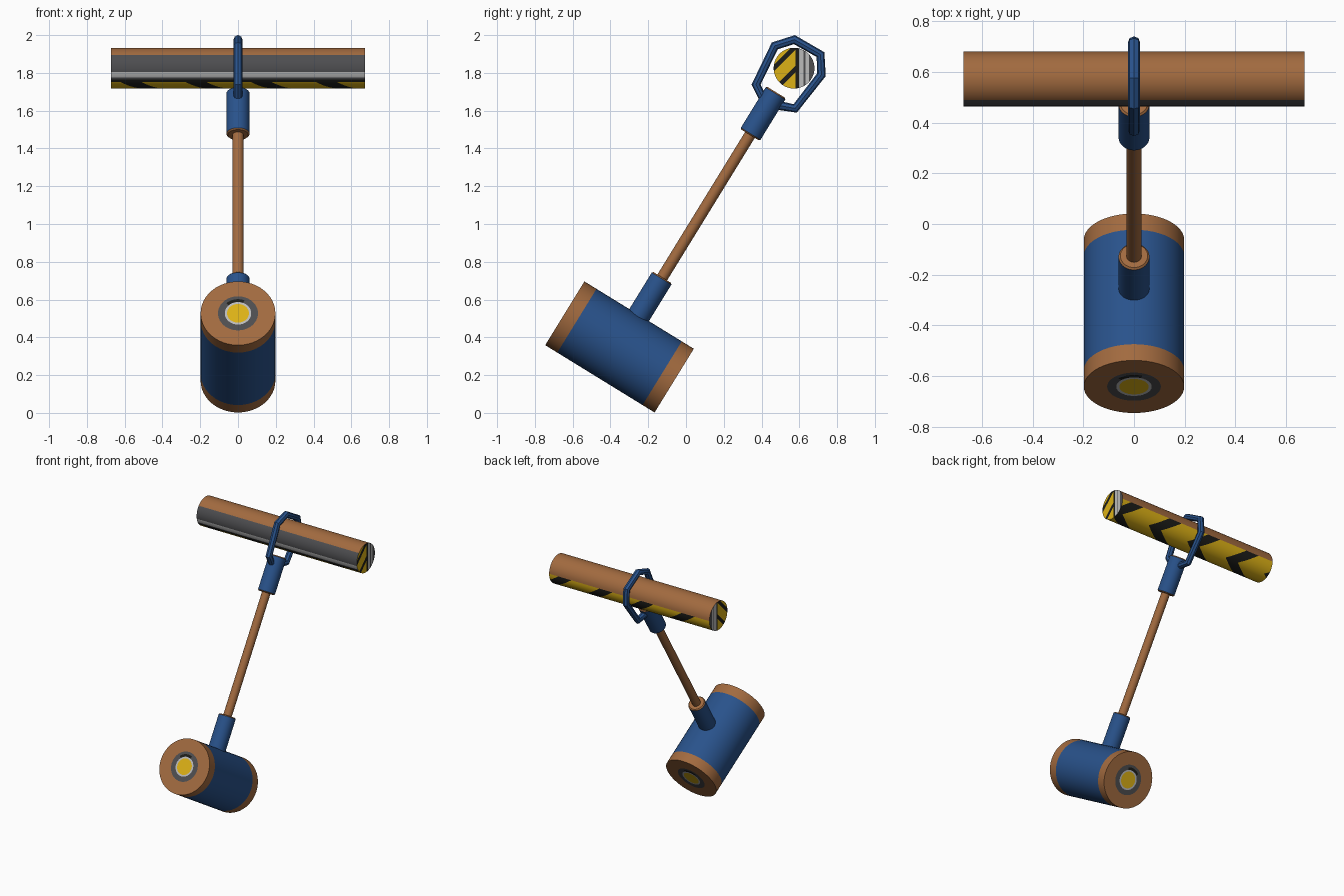
import bpy, bmesh, math
from mathutils import Matrix, Vector

if "Cube" in bpy.data.objects:
    bpy.data.objects.remove(bpy.data.objects["Cube"])

# Colours
COLOURS = {
    "blue": (0.022, 0.085, 0.26), "brown": (0.36, 0.145, 0.05),
    "yellow": (0.72, 0.44, 0.008), "dark_grey": (0.075, 0.075, 0.08),
    "light_grey": (0.5, 0.5, 0.5), "black": (0.012, 0.012, 0.01)}
NAMES = list(COLOURS)
BLUE, BROWN, YELLOW, DARK, LIGHT, BLACK = range(6)
MATS = []
for n, c in COLOURS.items():
    m = bpy.data.materials.new(n)
    m.diffuse_color = (*c, 1)
    m.use_nodes = True
    m.node_tree.nodes["Principled BSDF"].inputs["Base Color"].default_value = m.diffuse_color
    MATS.append(m)


def finish(obj):
    bpy.ops.object.select_all(action='DESELECT')
    obj.select_set(True)
    bpy.context.view_layer.objects.active = obj
    bpy.ops.object.shade_smooth_by_angle(angle=math.radians(35))


def to_object(name, bm, matrix=Matrix()):
    bmesh.ops.remove_doubles(bm, verts=bm.verts, dist=1e-5)
    bmesh.ops.recalc_face_normals(bm, faces=bm.faces)
    bm.transform(matrix)
    me = bpy.data.meshes.new(name)
    bm.to_mesh(me)
    bm.free()
    for m in MATS:
        me.materials.append(m)
    obj = bpy.data.objects.new(name, me)
    bpy.context.collection.objects.link(obj)
    finish(obj)
    return obj


def lathe(name, profile, mats, matrix, segs=48, rule=None):
    """Spin (radius, height) points round z; one colour per profile step."""
    bm = bmesh.new()
    rings = []
    for r, h in profile:
        rings.append([bm.verts.new((0, 0, h))] if r == 0 else
                     [bm.verts.new((r * math.cos(2 * math.pi * i / segs),
                                    r * math.sin(2 * math.pi * i / segs), h)) for i in range(segs)])
    for k, (a, b) in enumerate(zip(rings, rings[1:])):
        for i in range(segs):
            j = (i + 1) % segs
            vs = [a[i % len(a)], a[j % len(a)], b[j % len(b)], b[i % len(b)]]
            f = bm.faces.new(list(dict.fromkeys(vs)))
            f.material_index = rule(k, i / segs * 360, mats[k]) if rule else mats[k]
    return to_object(name, bm, matrix)


# Tilted frame: local z runs up the handle, local y along the head
TILT = Matrix.Translation((0, -0.352, 0.349)) @ Matrix.Rotation(math.radians(-31.6), 4, 'X')

# Hammer head with ringed targets on both ends
R, L, CAP = 0.198, 0.34, 0.075
end = [(0, L), (0.058, L), (0.07, L), (0.088, L), (0.106, L), (R, L), (R, L - CAP)]
profile = [(r, -h) for r, h in end] + [(r, h) for r, h in reversed(end)]
cols = [YELLOW, LIGHT, DARK, DARK, BROWN, BROWN]
head_cols = cols + [BLUE] + cols[::-1]


def head_rule(k, ang, col):
    # dark notch at the upper part of the target ring
    return BLACK if k in (2, 10) and 40 <= ang < 110 else col


lathe("hammer_head", profile, head_cols,
      TILT @ Matrix.Rotation(math.radians(-90), 4, 'X') @ Matrix.Rotation(math.pi, 4, 'Z'),
      rule=head_rule)


# Sockets with brown ends, and the handle
def socket(name, r, h0, h1):
    c = 0.007
    lathe(name, [(0, h0), (r - c, h0), (r, h0 + c), (r, h1 - c), (r - c, h1), (0, h1)],
          [BROWN, BROWN, BLUE, BROWN, BROWN], TILT, 32)


socket("lower_socket", 0.061, 0.1, 0.432)
socket("upper_socket", 0.061, 1.318, 1.583)
lathe("handle", [(0, 0.3), (0.03, 0.3), (0.03, 1.45), (0, 1.45)], [BROWN] * 3, TILT, 24)

# Angular wire loop round the grip bar
pts = [(0.574, 1.976), (0.712, 1.897), (0.717, 1.79), (0.578, 1.612), (0.49, 1.628),
       (0.425, 1.628), (0.371, 1.738), (0.47, 1.943)]
cu = bpy.data.curves.new("grip_loop", 'CURVE')
cu.dimensions = '3D'
cu.bevel_depth = 0.024
cu.bevel_resolution = 2
sp = cu.splines.new('POLY')
sp.points.add(len(pts) - 1)
for p, (y, z) in zip(sp.points, pts):
    p.co = (0, y, z, 1)
sp.use_cyclic_u = True
cu.materials.append(MATS[BLUE])
loop = bpy.data.objects.new("grip_loop", cu)
bpy.context.collection.objects.link(loop)
loop.select_set(True)
bpy.context.view_layer.objects.active = loop
bpy.ops.object.convert(target='MESH')
finish(bpy.context.view_layer.objects.active)

# Grip bar: colour bands by angle (degrees from the top towards the front)
BR, BL = 0.108, 0.672
BANDS = [(-90, 50, BROWN, 18), (50, 101, DARK, 7), (101, 118, LIGHT, 3),
         (118, 124, DARK, 1), (124, 132, BLACK, 1), (132, 270, YELLOW, 20)]
angles, band_cols = [], []
for a0, a1, col, n in BANDS:
    for i in range(n):
        angles.append(a0 + (a1 - a0) * i / n)
        band_cols.append(col)
angles.append(270)

# Chevron edges slide along x with the angle, so each stripe is cut cleanly
TIP, STEP, WIDTH, MID = 0.40, 0.345, 0.11, 215
starts = [TIP + STEP * k for k in range(-3, 3)]
cuts = sorted([s for s in starts] + [s - WIDTH for s in starts])
bm = bmesh.new()
rows = []
for a in angles:
    t = math.radians(a)
    shift = 0.0027 * abs(max(a, 132) - MID)
    xs = [-BL] + [min(BL, max(-BL, c - shift)) for c in cuts] + [BL]
    rows.append([bm.verts.new((x, -BR * math.sin(t), BR * math.cos(t))) for x in xs])
for j, col in enumerate(band_cols):
    for i in range(len(cuts) + 1):
        q = [rows[j][i], rows[j][i + 1], rows[j + 1][i + 1], rows[j + 1][i]]
        if max(v.co.x for v in q) - min(v.co.x for v in q) < 1e-6:
            continue
        f = bm.faces.new(q)
        f.material_index = BLACK if col == YELLOW and i % 2 else col
bmesh.ops.remove_doubles(bm, verts=bm.verts, dist=1e-5)
bmesh.ops.dissolve_degenerate(bm, dist=1e-5, edges=bm.edges)

# Bar ends, cut into bands
for s in (-1, 1):
    ring = [bm.verts.new((s * BL, -BR * math.sin(math.radians(a)), BR * math.cos(math.radians(a))))
            for a in angles[:-1]]
    caps = [bm.faces.new(ring)]

    def split(co, no):
        global caps
        geom = list({e for f in caps for e in f.edges}) + list({v for f in caps for v in f.verts}) + caps
        out = bmesh.ops.bisect_plane(bm, geom=geom, plane_co=co, plane_no=no)
        caps = [g for g in out["geom"] if isinstance(g, bmesh.types.BMFace)]

    BAND_Y = [(0.008, YELLOW), (0.025, BLACK), (0.05, LIGHT), (0.06, DARK), (0.078, LIGHT), (1, DARK)]
    for y, _ in BAND_Y[:-1]:
        split(Vector((0, y, 0)), Vector((0, 1, 0)))
    DIAG = (0.09, 0.125, -0.03, 0.005)
    for d in DIAG:
        split(Vector((0, 0, d)), Vector((0, -1, 1)))
    for f in caps:
        c = f.calc_center_median()
        col = next(k for y, k in BAND_Y if c.y < y)
        d = c.z - c.y
        if col == YELLOW and (DIAG[0] < d < DIAG[1] or DIAG[2] < d < DIAG[3]):
            col = BLACK
        f.material_index = col
to_object("grip_bar", bm, Matrix.Translation((0, 0.572, 1.825)))
